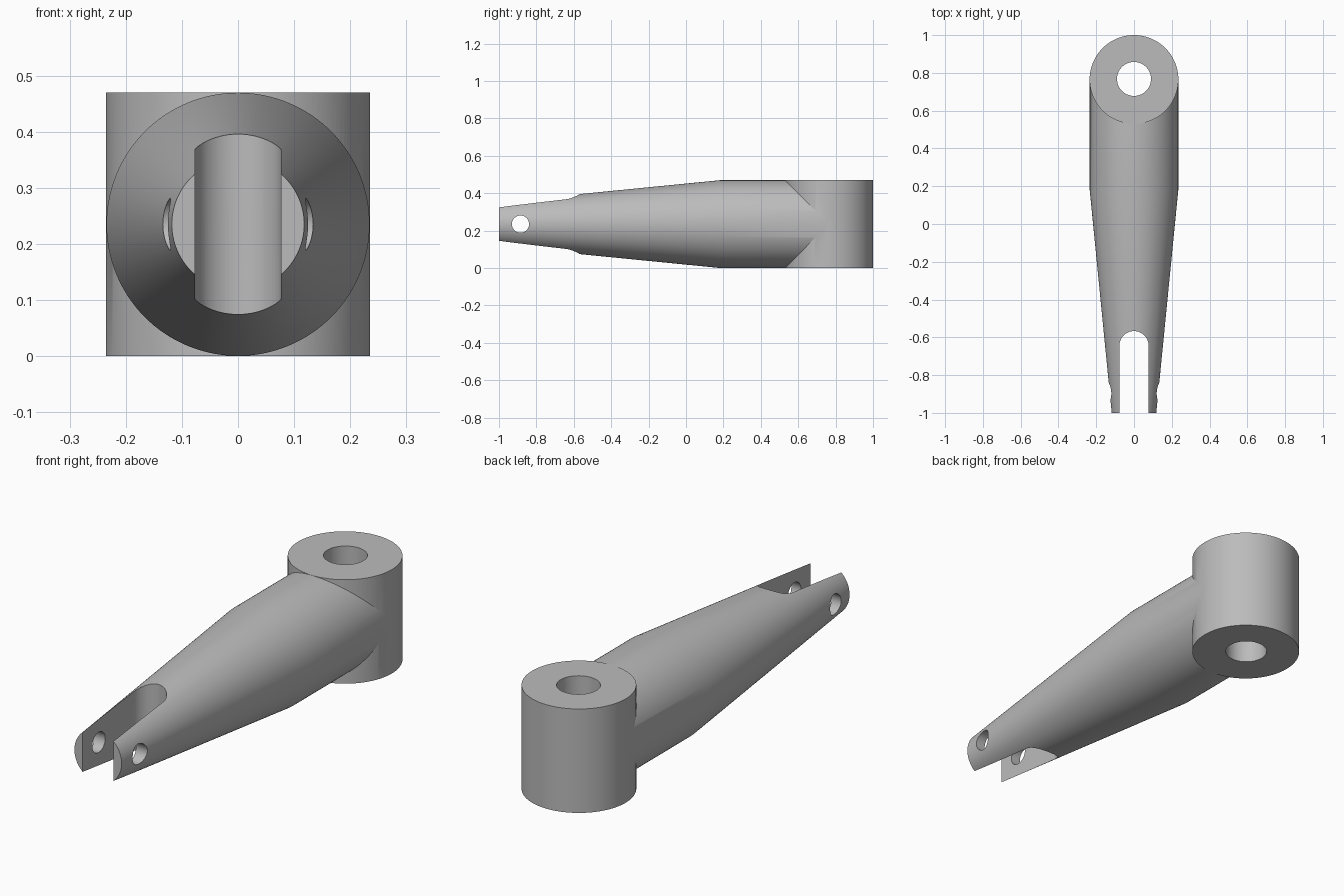
import bpy, bmesh, math
from mathutils import Matrix, Vector

if "Cube" in bpy.data.objects:
    bpy.data.objects.remove(bpy.data.objects["Cube"])

R = 0.235            # outer radius of hub and arm, also the mid height
HUB_Y = 0.765
SIDES = 128

steel = bpy.data.materials.new("grey steel")
steel.use_nodes = True
GREY = (0.5, 0.5, 0.5, 1)
steel.diffuse_color = GREY
steel.node_tree.nodes["Principled BSDF"].inputs["Base Color"].default_value = GREY


def loft(name, rings):
    """Solid through a list of closed rings with equal point counts."""
    bm = bmesh.new()
    loops = [[bm.verts.new(p) for p in ring] for ring in rings]
    n = len(loops[0])
    for a, b in zip(loops, loops[1:]):
        for i in range(n):
            j = (i + 1) % n
            bm.faces.new((a[i], a[j], b[j], b[i]))
    bm.faces.new(loops[0])
    bm.faces.new(loops[-1])
    bmesh.ops.recalc_face_normals(bm, faces=bm.faces)
    mesh = bpy.data.meshes.new(name)
    bm.to_mesh(mesh)
    bm.free()
    mesh.materials.append(steel)
    obj = bpy.data.objects.new(name, mesh)
    bpy.context.collection.objects.link(obj)
    return obj


def round_bar(name, axis, centre, stations, sides=SIDES):
    """Round solid along an axis; stations are (offset, radius)."""
    turn = Vector((0, 0, 1)).rotation_difference(Vector(axis)).to_matrix().to_4x4()
    place = Matrix.Translation(centre) @ turn
    angles = [2 * math.pi * i / sides for i in range(sides)]
    return loft(name, [[place @ Vector((r * math.cos(a), r * math.sin(a), d))
                        for a in angles] for d, r in stations])


def combine(target, tool, operation):
    mod = target.modifiers.new("join", "BOOLEAN")
    mod.operation = operation
    mod.solver = "EXACT"
    mod.object = tool
    bpy.context.view_layer.objects.active = target
    bpy.ops.object.modifier_apply(modifier=mod.name)
    bpy.data.objects.remove(tool)


# Upright hub and the tapered arm that runs into it
body = round_bar("rod_end", (0, 0, 1), (0, 0, 0), [(0, R), (2 * R, R)])
arm = round_bar("arm", (0, 1, 0), (0, 0, R),
                [(-1, 0.118), (0.18, R - 0.0005), (HUB_Y, R - 0.0005)])
body.data.transform(Matrix.Translation((0, HUB_Y, 0)))
combine(body, arm, "UNION")

# Hub bore
combine(body, round_bar("bore", (0, 0, 1), (0, HUB_Y + 0.003, 0),
                        [(-0.1, 0.09), (0.6, 0.09)], 64), "DIFFERENCE")

# Fork slot with a rounded inner end
HALF = 0.077
outline = [(-HALF, -1.1), (HALF, -1.1)]
outline += [(HALF * math.cos(math.pi * i / 32), -0.644 + HALF * math.sin(math.pi * i / 32))
            for i in range(33)]
combine(body, loft("slot", [[(x, y, z) for x, y in outline] for z in (-0.1, 0.6)]),
        "DIFFERENCE")

# Pin hole through both fork cheeks
combine(body, round_bar("pin_hole", (1, 0, 0), (0, -0.885, R),
                        [(-0.4, 0.046), (0.4, 0.046)], 48), "DIFFERENCE")

# Smooth curved surfaces, crisp rims
bpy.ops.object.select_all(action="DESELECT")
body.select_set(True)
bpy.context.view_layer.objects.active = body
bpy.ops.object.shade_smooth_by_angle(angle=math.radians(25))
